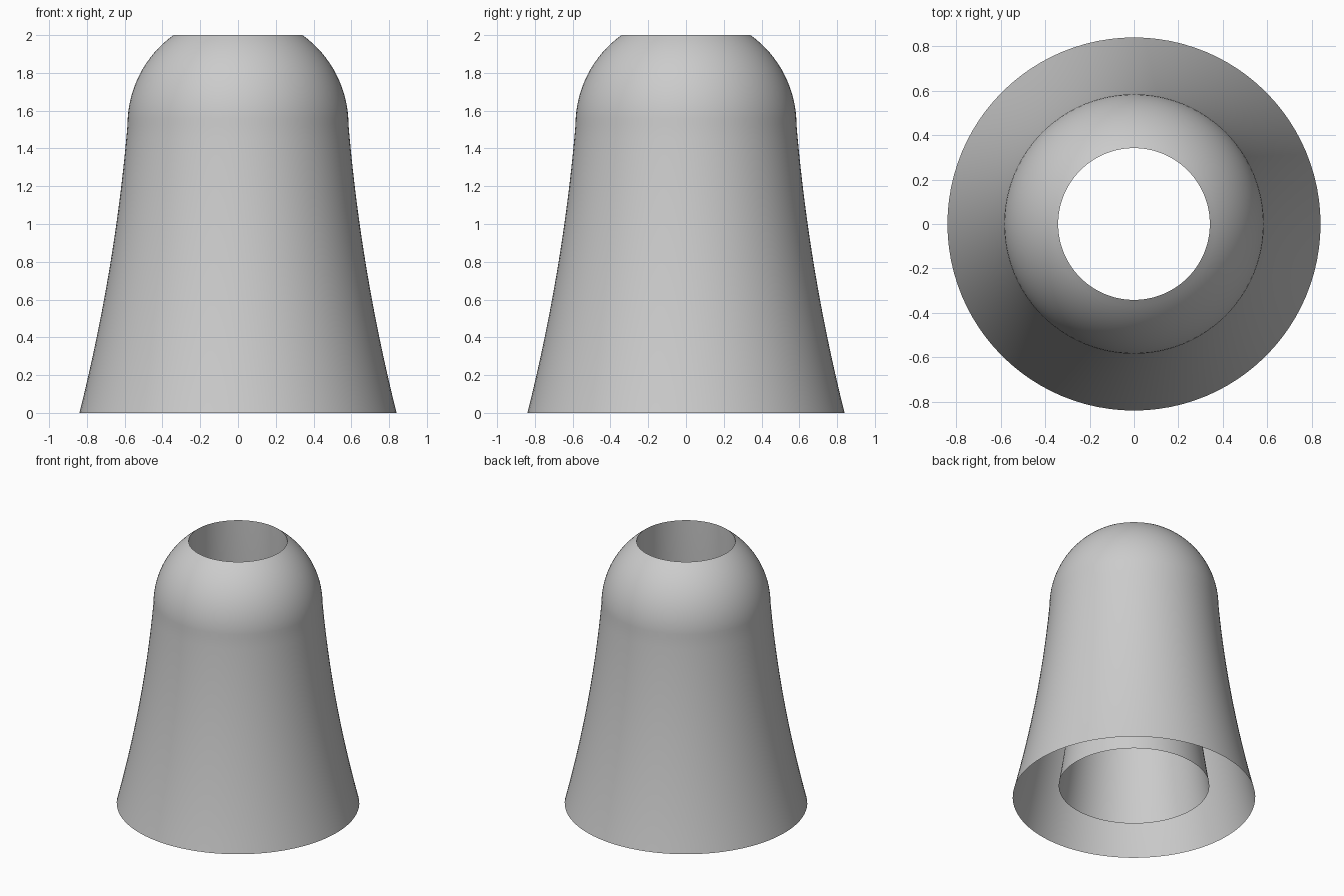
import bpy, bmesh, math
from mathutils import Vector

cube = bpy.data.objects.get("Cube")
if cube:
    bpy.data.objects.remove(cube, do_unlink=True)

grey = bpy.data.materials.new("plain_grey")
grey.use_nodes = True
colour = (0.6, 0.6, 0.6, 1)
grey.diffuse_color = colour
grey.node_tree.nodes["Principled BSDF"].inputs["Base Color"].default_value = colour

TOP, DOME_Z, DOME_R, TUBE_Z = 2.0, 1.525, 0.585, 0.09
HOLE_R = math.sqrt(DOME_R ** 2 - (TOP - DOME_Z) ** 2)


def flare(radius, z_top, z_low, a, b, steps=20):
    """Profile that widens downwards from radius at z_top."""
    drops = [(z_top - z_low) * i / steps for i in range(steps + 1)]
    return [(radius + a * t + b * t * t, z_top - t) for t in drops]


def revolve(name, profile, segments=96):
    """Thin surface of revolution around z."""
    bm = bmesh.new()
    verts = [bm.verts.new((r, 0, z)) for r, z in profile]
    edges = [bm.edges.new(pair) for pair in zip(verts, verts[1:])]
    bmesh.ops.spin(bm, geom=verts + edges, cent=(0, 0, 0), axis=(0, 0, 1),
                   angle=math.tau, steps=segments)
    bmesh.ops.remove_doubles(bm, verts=bm.verts[:], dist=0.0001)
    return bm, name


def finish(bm, name, facing):
    """Turn the faces outwards (1) or towards the axis (-1), then link."""
    for f in bm.faces:
        f.normal_update()
        c = f.calc_center_median()
        if f.normal.dot(Vector((c.x, c.y, 0))) * facing < 0:
            f.normal_flip()
    mesh = bpy.data.meshes.new(name)
    bm.to_mesh(mesh)
    bm.free()
    mesh.materials.append(grey)
    obj = bpy.data.objects.new(name, mesh)
    bpy.context.collection.objects.link(obj)
    bpy.ops.object.select_all(action="DESELECT")
    obj.select_set(True)
    bpy.context.view_layer.objects.active = obj
    bpy.ops.object.shade_smooth_by_angle(angle=math.radians(30))


# Outer shell: cut-off dome over a flared skirt
top_angle = math.asin((TOP - DOME_Z) / DOME_R)
dome = [(DOME_R * math.cos(top_angle * i / 16), DOME_Z + DOME_R * math.sin(top_angle * i / 16))
        for i in range(16, 0, -1)]
skirt = flare(DOME_R, DOME_Z, 0, 0.084, 0.0543)
finish(*revolve("outer_shell", dome + skirt), 1)

# Inner tube: hangs from the top opening and ends just above the base
finish(*revolve("inner_tube", flare(HOLE_R, TOP, TUBE_Z, 0.0285, 0.0344)), -1)
